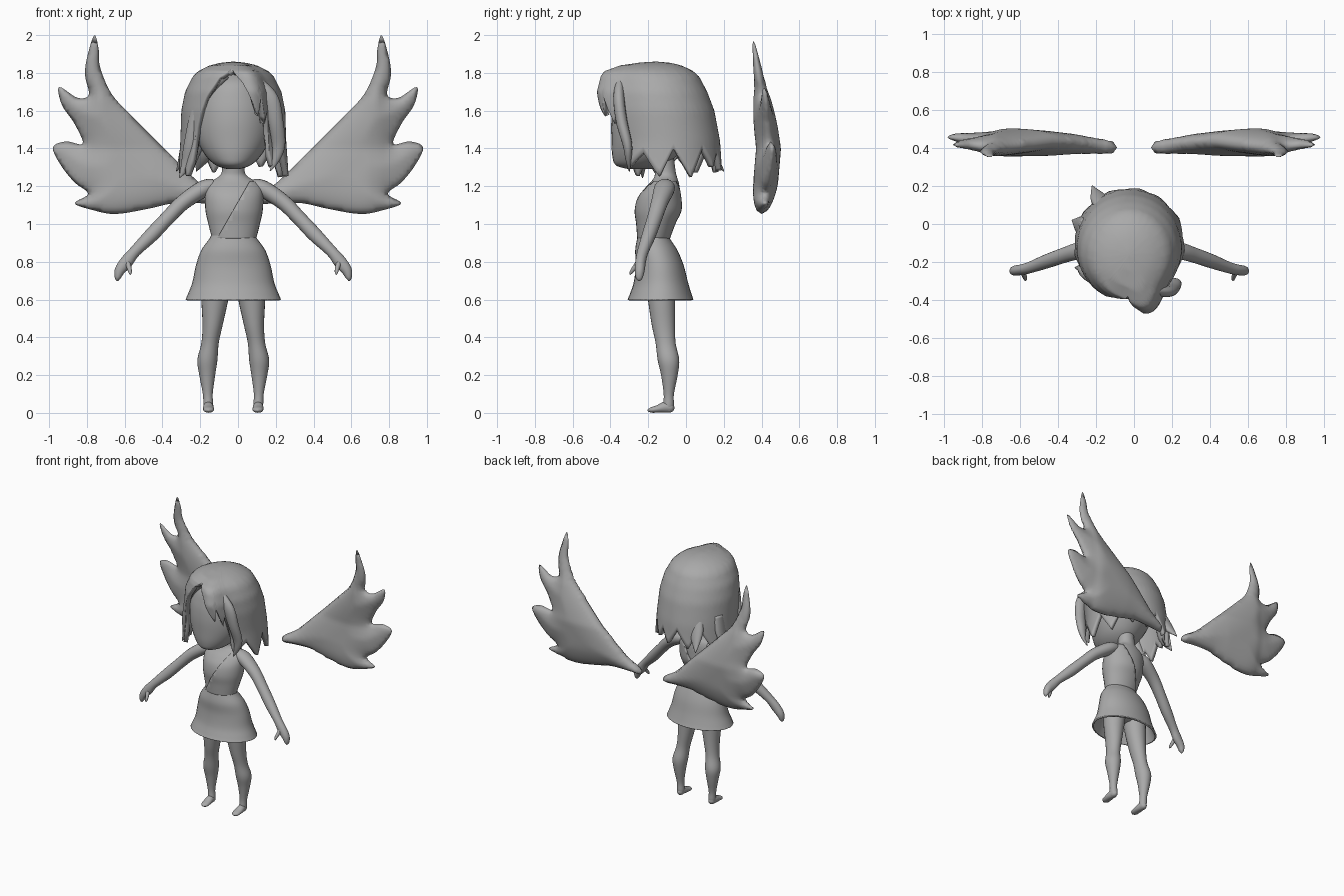
import bpy, bmesh, math
from mathutils import Vector
from mathutils.geometry import delaunay_2d_cdt, intersect_point_line

CX = -0.025  # body centre line
clay = bpy.data.materials.new("clay_grey")
clay.diffuse_color = (0.4, 0.4, 0.4, 1)


def finish(name, bm, thickness=0):
    bmesh.ops.recalc_face_normals(bm, faces=bm.faces)
    me = bpy.data.meshes.new(name)
    bm.to_mesh(me)
    bm.free()
    me.materials.append(clay)
    me.shade_smooth()
    ob = bpy.data.objects.new(name, me)
    bpy.context.collection.objects.link(ob)
    if thickness:
        mod = ob.modifiers.new("thickness", 'SOLIDIFY')
        mod.thickness, mod.offset = thickness, -1
    return ob


def spline(pts, steps, closed=False):
    """Catmull-Rom resampling of tuples of any length."""
    n, out = len(pts), []
    for i in range(n if closed else n - 1):
        idx = [(i + k) % n if closed else min(max(i + k, 0), n - 1) for k in (-1, 0, 1, 2)]
        a, b, c, d = (pts[k] for k in idx)
        for s in range(steps):
            t = s / steps
            out.append(tuple(0.5 * (2 * q + (r - p) * t + (2 * p - 5 * q + 4 * r - w) * t * t
                                    + (3 * q - p - 3 * r + w) * t ** 3)
                             for p, q, r, w in zip(a, b, c, d)))
    return out if closed else out + [tuple(pts[-1])]


def loft(pts, ref=None, caps=True, steps=5, sides=32):
    """Elliptic rings (x, y, z, ru, rv); level rings unless a reference axis is given."""
    path = spline(pts, steps)
    bm, rings = bmesh.new(), []
    for i, p in enumerate(path):
        c = Vector(p[:3])
        u, v = Vector((1, 0, 0)), Vector((0, 1, 0))
        if ref:
            t = (Vector(path[min(i + 1, len(path) - 1)][:3]) - Vector(path[max(i - 1, 0)][:3])).normalized()
            v = Vector(ref)
            v = (v - t * v.dot(t)).normalized()
            u = v.cross(t)
        rings.append([bm.verts.new(c + u * max(p[3], .001) * math.cos(a) + v * max(p[4], .001) * math.sin(a))
                      for a in (2 * math.pi * k / sides for k in range(sides))])
    for r, q in zip(rings, rings[1:]):
        for k in range(sides):
            m = (k + 1) % sides
            bm.faces.new((r[k], r[m], q[m], q[k]))
    if caps:
        bm.faces.new(rings[0])
        bm.faces.new(rings[-1])
    return bm


def level(rows):
    return [(CX, cy, z, rx, ry) for z, cy, rx, ry in rows]


def flip(pts, s):
    return [(CX + s * p[0],) + p[1:] for p in pts]


def clamp(x):
    return max(0, min(1, x))


def lerp_table(table, x):
    for a, b in zip(table, table[1:]):
        if x <= b[0]:
            t = max(0, (x - a[0]) / (b[0] - a[0]))
            return [p + (q - p) * t for p, q in zip(a[1:], b[1:])]
    return list(table[-1][1:])


# Head, torso with neck, hips
finish("head", loft(level([
    (1.29, -.24, .03, .06), (1.31, -.245, .09, .125), (1.36, -.22, .145, .17), (1.45, -.19, .195, .205),
    (1.55, -.165, .215, .23), (1.65, -.15, .21, .23), (1.75, -.15, .16, .19), (1.82, -.15, .05, .07)])))
torso = [(.92, -.172, .112, .077), (1.0, -.16, .132, .095), (1.07, -.148, .147, .115),
         (1.14, -.14, .15, .11), (1.19, -.125, .145, .092), (1.225, -.112, .12, .072),
         (1.25, -.108, .078, .06), (1.28, -.11, .06, .055), (1.36, -.12, .058, .055)]
finish("torso", loft(level(torso)))
finish("hips", loft(level([(.67, -.13, .03, .04), (.71, -.13, .12, .085), (.78, -.14, .15, .10),
                           (.9, -.165, .12, .085)])))

# Wrapped bodice: slightly larger shell cut on a diagonal
bm = loft(level([(z, cy, rx + .009, ry + .009) for z, cy, rx, ry in torso[:6]]), caps=False)
bmesh.ops.bisect_plane(bm, geom=bm.verts[:] + bm.edges[:] + bm.faces[:], plane_co=(.07, 0, 1.24),
                       plane_no=(-.28, 0, .16), clear_outer=True)
finish("bodice_wrap", bm, .012)

# Skirt, open below
finish("skirt", loft(level([
    (.94, -.172, .118, .082), (.92, -.171, .128, .088), (.86, -.157, .17, .112), (.78, -.139, .198, .127),
    (.69, -.133, .217, .144), (.63, -.134, .24, .163), (.60, -.135, .253, .175)]), caps=False), .012)

# Arms, thumbs, legs and feet
for side, s in (("left", 1), ("right", -1)):
    finish(side + "_arm", loft(flip([
        (.10, -.11, 1.205, .035, .045), (.16, -.115, 1.185, .045, .055), (.265, -.14, 1.115, .041, .045),
        (.345, -.165, 1.035, .038, .04), (.43, -.195, .945, .038, .037), (.52, -.228, .855, .030, .030),
        (.565, -.24, .80, .034, .028), (.60, -.245, .755, .028, .026), (.612, -.248, .715, .016, .018),
        (.612, -.25, .698, .003, .004)], s), ref=(0, 1, 0), sides=20))
    finish(side + "_thumb", loft(flip([
        (.565, -.242, .815, .014, .014), (.553, -.268, .775, .013, .013), (.546, -.29, .745, .009, .009),
        (.546, -.297, .732, .002, .002)], s), ref=(1, 0, 0), sides=12))
    finish(side + "_leg", loft(flip([
        (.085, -.13, .76, .075, .085), (.096, -.13, .62, .073, .074), (.109, -.12, .47, .054, .062),
        (.123, -.108, .37, .046, .053), (.137, -.093, .28, .053, .057), (.138, -.088, .2, .042, .044),
        (.135, -.091, .1, .026, .027), (.132, -.092, .04, .026, .028), (.132, -.092, .008, .018, .02)], s),
        sides=24))
    finish(side + "_foot", loft(flip([
        (.132, -.062, .028, .004, .006), (.132, -.075, .028, .021, .024), (.132, -.11, .03, .027, .029),
        (.131, -.15, .021, .029, .02), (.13, -.185, .015, .025, .014), (.13, -.203, .013, .004, .004)], s),
        ref=(0, 0, 1), sides=20))

# Hair cap: polar shell whose lower edge follows pointed locks and the face opening,
# swelling forward into a swept fringe
profile = [(1.25, -.105, .295, .30), (1.3, -.105, .29, .295), (1.44, -.105, .28, .285), (1.6, -.13, .275, .28),
           (1.7, -.15, .255, .262), (1.78, -.165, .215, .235), (1.81, -.175, .185, .212),
           (1.84, -.175, .125, .15), (1.855, -.165, .06, .075), (1.86, -.16, 0.001, 0.001)]
swell = [(1.38, 0), (1.6, .22), (1.7, .29), (1.8, .28), (1.84, .2), (1.86, 0)]
edge = [(-180, 1.38), (-168, 1.27), (-158, 1.36), (-148, 1.25), (-140, 1.33), (-134, 1.50), (-124, 1.66),
        (-110, 1.77), (-92, 1.82), (-80, 1.75), (-72, 1.64), (-66, 1.57), (-63, 1.68), (-57, 1.53),
        (-53, 1.62), (-48, 1.36), (-44, 1.30), (-25, 1.38), (-7, 1.25), (8, 1.40), (27, 1.25), (42, 1.40),
        (58, 1.30), (68, 1.38), (80, 1.28), (95, 1.40), (112, 1.27), (128, 1.42), (146, 1.27), (162, 1.38),
        (172, 1.33), (180, 1.38)]
N, M = 240, 24
bm, grid = bmesh.new(), []
top = bm.verts.new((CX, -.16, 1.86))
for j in range(1, M + 1):
    row = []
    for k in range(N):
        deg = -180 + 360 * k / N
        z = 1.86 - (1.86 - lerp_table(edge, deg)[0]) * (j / M) ** 1.7
        cy, rx, ry = lerp_table(profile, z)
        a = math.radians(deg)
        f = 1 + lerp_table(swell, z)[0] * math.exp(-((deg + 70) / 19) ** 2)
        row.append(bm.verts.new((CX + f * rx * math.cos(a), cy + f * ry * math.sin(a), z)))
    grid.append(row)
for k in range(N):
    m = (k + 1) % N
    bm.faces.new((top, grid[0][k], grid[0][m]))
    for r, q in zip(grid, grid[1:]):
        bm.faces.new((r[k], q[k], q[m], r[m]))
finish("hair_cap", bm, .03)

# Loose locks: fringe strand, left curtain and outward tips
locks = {
    "fringe": [(.10, -.35, 1.74, .04, .025), (.17, -.355, 1.66, .045, .03), (.20, -.34, 1.54, .04, .03),
               (.215, -.31, 1.42, .035, .025), (.20, -.305, 1.34, .02, .015), (.17, -.30, 1.28, .003, .003)],
    "left_curtain": [(-.06, -.345, 1.79, .02, .015), (-.15, -.325, 1.72, .035, .025), (-.215, -.285, 1.59, .035, .03),
                     (-.245, -.26, 1.43, .04, .03), (-.265, -.235, 1.33, .035, .025), (-.31, -.23, 1.245, .003, .003)],
    "back_tip": [(-.15, .08, 1.5, .05, .03), (-.18, .13, 1.38, .05, .03), (-.22, .20, 1.28, .003, .003)],
    "side_tip": [(-.26, -.02, 1.5, .03, .05), (-.285, -.01, 1.38, .025, .05), (-.325, .02, 1.28, .003, .003)],
}
for name, pts in locks.items():
    finish(name + "_lock", loft(pts, ref=(0, 1, 0), sides=16))

# Wings: feathered outline filled with a grid and inflated like a cushion
outline = [(.09, 1.13), (.12, 1.165), (.2, 1.215), (.27, 1.28), (.35, 1.36), (.56, 1.57), (.67, 1.69),
           (.73, 1.83), (.737, 1.92), (.76, 2.0), (.797, 1.89), (.81, 1.79), (.79, 1.685), (.85, 1.668),
           (.947, 1.725), (.932, 1.63), (.865, 1.53), (.822, 1.425), (.91, 1.437), (.98, 1.405), (.937, 1.31),
           (.865, 1.22), (.793, 1.16), (.864, 1.11), (.773, 1.075), (.65, 1.053), (.48, 1.08), (.34, 1.11),
           (.2, 1.11), (.11, 1.105)]
poly = [Vector(p) for p in spline(outline, 5, True)]
segs = list(zip(poly, poly[1:] + poly[:1]))


def border_distance(p):
    best = 9
    for a, b in segs:
        q, t = intersect_point_line(p, a, b)
        q = a if t < 0 else b if t > 1 else Vector(q[:2])
        best = min(best, (p - q).length)
    return best


def inside(p):
    return sum((a.y > p.y) != (b.y > p.y) and p.x < a.x + (p.y - a.y) * (b.x - a.x) / (b.y - a.y)
               for a, b in segs) % 2 == 1


inner = [Vector((.09 + i * .02, 1.05 + j * .02)) for i in range(46) for j in range(48)]
inner = [p for p in inner if inside(p) and border_distance(p) > .007]
flat, _, tris, *_ = delaunay_2d_cdt(poly + inner, [], [list(range(len(poly)))], 1, 1e-6)
dist = [border_distance(p) for p in flat]
mid = [(1.05, .40), (1.2, .42), (1.4, .437), (1.65, .405), (1.85, .375), (2.0, .352)]
for side, s in (("left", 1), ("right", -1)):
    bm, front, back = bmesh.new(), [], []
    for p, d in zip(flat, dist):
        y = lerp_table(mid, p.y)[0] - .008 * clamp((.3 - p.x) / .2) + .02 * clamp((p.x - .75) / .2) * (p.y < 1.75)
        root = clamp((p.x - .1) / .35)
        full = (.042 + .024 * root) * (1 - .6 * clamp((p.y - 1.65) / .3)) * (1 - .5 * clamp((p.x - .7) / .25))
        h = full * math.sqrt(1 - (1 - min(d / (.06 + .13 * root), 1)) ** 2)
        v = bm.verts.new((s * p.x, y - h, p.y))
        front.append(v)
        back.append(v if d < 1e-4 else bm.verts.new((s * p.x, y + h, p.y)))
    for t in tris:
        bm.faces.new([front[i] for i in t])
        if any(front[i] is not back[i] for i in t):
            bm.faces.new([back[i] for i in reversed(t)])
    finish(side + "_wing", bm)
